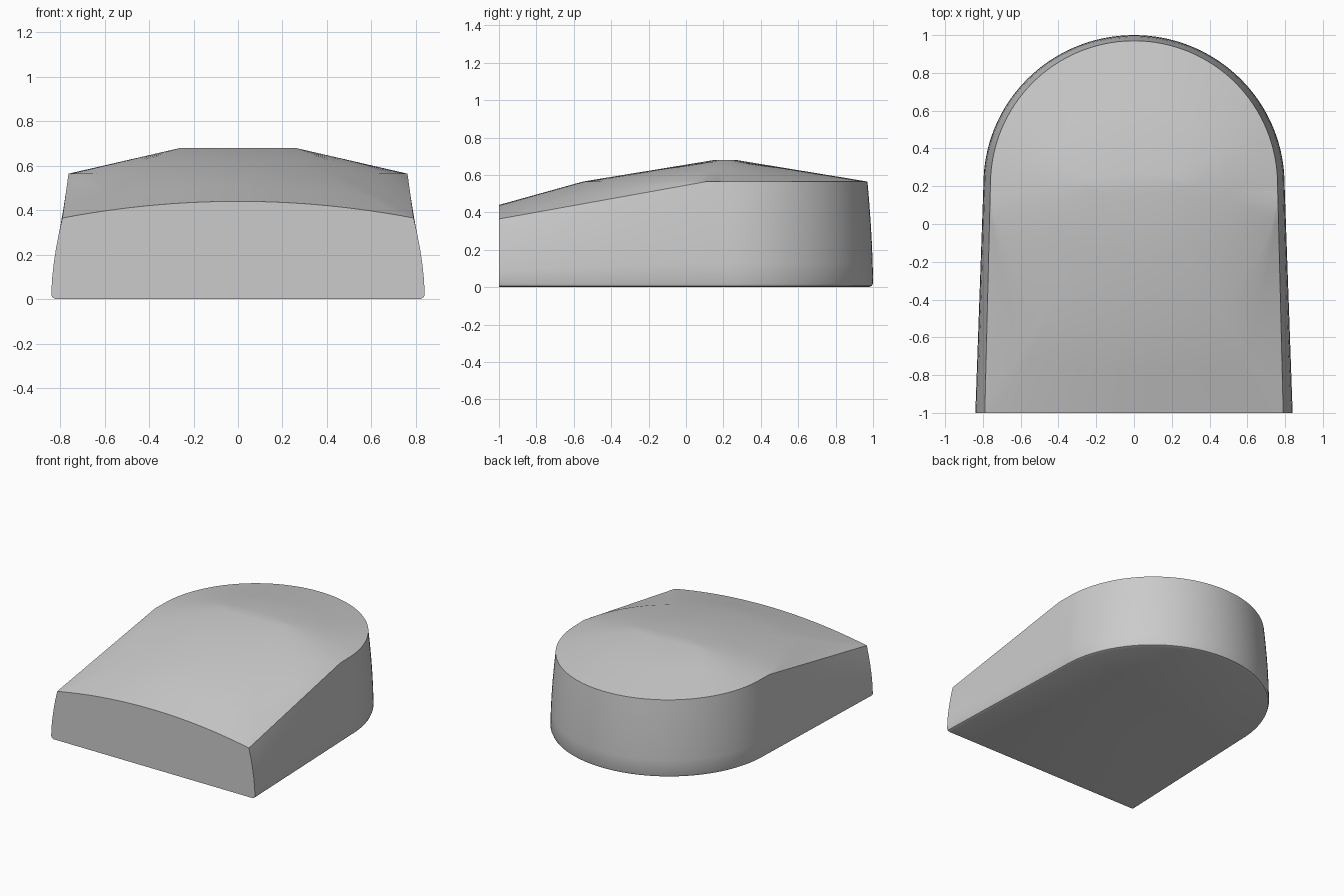
import bpy, bmesh, math

cube = bpy.data.objects.get("Cube")
if cube:
    bpy.data.objects.remove(cube)

CY, RIM_R, RIM_Z = 0.21, 0.76, 0.565   # round cap: centre, radius, height
BACK_N, SIDE_N, FRONT_N = 64, 24, 32


def lerp(a, b, t):
    return tuple(p + (q - p) * t for p, q in zip(a, b))


def side_pair(sign, t):
    """Shoulder and base points along a straight side, t = 0 at the cap, 1 at the front."""
    y = CY + (-1 - CY) * t
    z = min(RIM_Z, 0.365 + 0.18 * (y + 1))
    return (sign * (RIM_R + 0.03 * t), y, z), (sign * (0.797 + 0.043 * t), y, 0.02)


# Outline, counterclockwise: back arc, right side, front, left side
outline = []
for i in range(BACK_N):
    a = math.pi * i / BACK_N
    c, s = math.cos(a), math.sin(a)
    outline.append(((RIM_R * c, CY + RIM_R * s, RIM_Z), (0.797 * c, CY + 0.79 * s, 0.02)))
outline += [side_pair(-1, i / SIDE_N) for i in range(SIDE_N)]
for i in range(FRONT_N):
    u = -1 + 2 * i / FRONT_N
    outline.append(((0.79 * u, -1, 0.44 - 0.075 * u * u), (0.84 * u, -1, 0.02)))
outline += [side_pair(1, 1 - i / SIDE_N) for i in range(SIDE_N)]

# Rings from the crown down to the underside
crown, rim, shoulder = [], [], []
for top, base in outline:
    a = math.atan2(top[1] - CY, top[0])
    c, s = math.cos(a), math.sin(a)
    crown.append((0.26 * c, CY + 0.06 * s, 0.68))
    rim.append((RIM_R * c, CY + RIM_R * s, RIM_Z))
    shoulder.append(top)
rings = [crown, [lerp(p, q, 0.5) for p, q in zip(crown, rim)], rim]
rings += [[lerp(p, q, t) for p, q in zip(rim, shoulder)] for t in (0.5, 0.9)]
rings.append(shoulder)
for k in (0.93, 0.8, 0.6, 0.4, 0.2, 0):
    ring = []
    for top, base in outline:
        bow = k ** 1.7
        x, y, _ = lerp(base, top, bow)
        ring.append((x, y, base[2] + (top[2] - base[2]) * k))
    rings.append(ring)
for inset, z in ((0.006, 0.007), (0.025, 0)):
    rings.append([(b[0] * (1 - inset), b[1] if b[1] <= -1 else b[1] - inset * max(b[1], 0), z)
                  for _, b in outline])

bm = bmesh.new()
loops = [[bm.verts.new(p) for p in ring] for ring in rings]
n = len(outline)
for upper, lower in zip(loops, loops[1:]):
    for i in range(n):
        j = (i + 1) % n
        bm.faces.new((upper[i], lower[i], lower[j], upper[j]))
bm.faces.new(loops[0])
bm.faces.new(loops[-1][::-1])
bmesh.ops.remove_doubles(bm, verts=bm.verts, dist=0.0005)
bmesh.ops.recalc_face_normals(bm, faces=bm.faces)

mesh = bpy.data.meshes.new("wedge_body")
bm.to_mesh(mesh)
bm.free()
body = bpy.data.objects.new("wedge_body", mesh)
bpy.context.collection.objects.link(body)

# Single plain grey
grey = bpy.data.materials.new("plain_grey")
grey.use_nodes = True
colour = (0.6, 0.6, 0.6, 1)
grey.diffuse_color = colour
grey.node_tree.nodes["Principled BSDF"].inputs["Base Color"].default_value = colour
mesh.materials.append(grey)

# Smooth shading with crisp cap and front edges, soft shoulders along the sides
bpy.context.view_layer.objects.active = body
body.select_set(True)
bpy.ops.object.shade_smooth_by_angle(angle=math.radians(35))
sharp = mesh.attributes.get("sharp_edge")
if sharp:
    for edge in mesh.edges:
        mid = sum((mesh.vertices[v].co for v in edge.vertices), mesh.vertices[0].co * 0) / 2
        if -0.99 < mid.y < CY and mid.z > 0.3:
            sharp.data[edge.index].value = False
